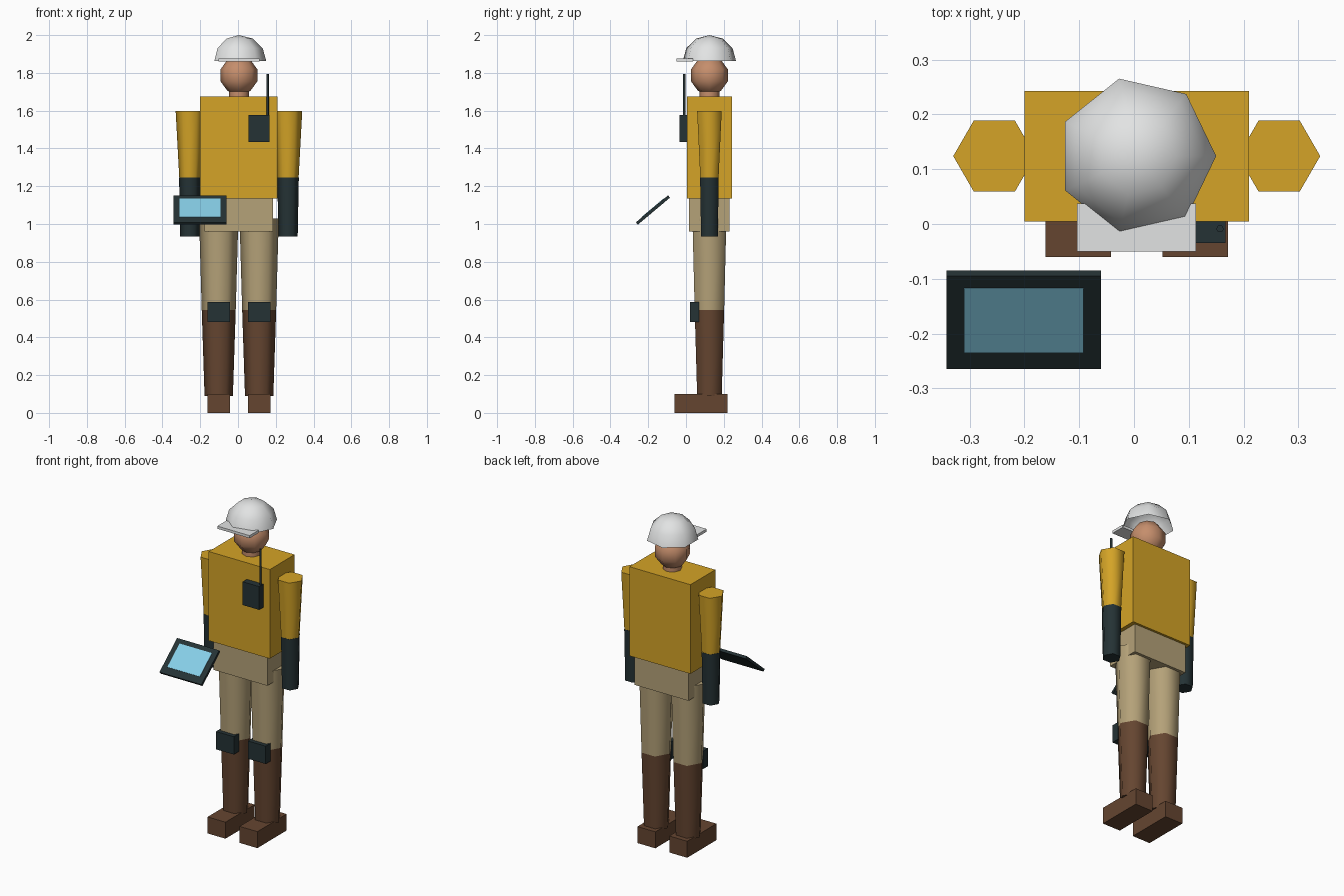
import bpy
import bmesh
import math
from mathutils import Matrix, Vector

cube = bpy.data.objects.get("Cube")
if cube:
    bpy.data.objects.remove(cube, do_unlink=True)

CX, CY = 0.005, 0.124  # body axis


def material(name, r, g, b):
    m = bpy.data.materials.new(name)
    m.use_nodes = True
    m.diffuse_color = (r, g, b, 1)
    m.node_tree.nodes["Principled BSDF"].inputs["Base Color"].default_value = (r, g, b, 1)
    m.node_tree.nodes["Principled BSDF"].inputs["Roughness"].default_value = 0.8
    return m


YELLOW = material("jacket yellow", 0.66, 0.37, 0.02)
KHAKI = material("trouser khaki", 0.46, 0.36, 0.19)
BROWN = material("boot brown", 0.13, 0.06, 0.03)
DARK = material("dark gear", 0.018, 0.032, 0.035)
SKIN = material("skin", 0.56, 0.27, 0.15)
WHITE = material("helmet white", 0.76, 0.77, 0.77)
BLUE = material("screen blue", 0.24, 0.62, 0.80)


def finish(name, bm, mat):
    bmesh.ops.recalc_face_normals(bm, faces=bm.faces)
    mesh = bpy.data.meshes.new(name)
    bm.to_mesh(mesh)
    bm.free()
    mesh.materials.append(mat)
    obj = bpy.data.objects.new(name, mesh)
    bpy.context.collection.objects.link(obj)
    return obj


def box(name, mat, x, y, z):
    """Box from (min, max) pairs on each axis."""
    bm = bmesh.new()
    bmesh.ops.create_cube(bm, size=1)
    size = Vector([b - a for a, b in (x, y, z)])
    mid = Vector([(a + b) / 2 for a, b in (x, y, z)])
    bmesh.ops.transform(bm, verts=bm.verts,
                        matrix=Matrix.Translation(mid) @ Matrix.Diagonal(size.to_4d()))
    return finish(name, bm, mat)


def lathe(name, mat, x, y, profile, sides, capped=True):
    """Smooth turned shape from (radius, height) rings; first vertex on +x."""
    bm = bmesh.new()
    rings = []
    for r, z in profile:
        rings.append([bm.verts.new((x + r * math.cos(math.tau * i / sides),
                                    y + r * math.sin(math.tau * i / sides), z))
                      for i in range(sides)])
    for low, high in zip(rings, rings[1:]):
        for i in range(sides):
            j = (i + 1) % sides
            bm.faces.new((low[i], low[j], high[j], high[i]))
    if capped:
        bm.faces.new(rings[0])
        bm.faces.new(rings[-1])
    bmesh.ops.remove_doubles(bm, verts=bm.verts, dist=0.0005)
    obj = finish(name, bm, mat)
    bpy.ops.object.select_all(action="DESELECT")
    obj.select_set(True)
    bpy.context.view_layer.objects.active = obj
    bpy.ops.object.shade_smooth_by_angle(angle=math.radians(65))
    return obj


def arc(radius, height, base, start, stop, steps):
    """Ring list along a meridian between two latitudes in degrees."""
    angles = [math.radians(start + (stop - start) * i / steps) for i in range(steps + 1)]
    return [(radius * math.cos(a), base + height * math.sin(a)) for a in angles]


# Trunk
box("jacket", YELLOW, (-0.20, 0.21), (0.005, 0.243), (1.135, 1.676))
box("hips", KHAKI, (-0.177, 0.186), (0.016, 0.229), (0.96, 1.137))

# Head, neck and helmet
lathe("neck", SKIN, CX, CY, [(0.053, 1.66), (0.053, 1.73)], 8)
head_rings = [(0.0005, 1.685)] + arc(0.1025, 0.1025, 1.787, -54, 54, 3) + [(0.0005, 1.89)]
lathe("head", SKIN, CX, CY, head_rings, 8)
lathe("helmet_shell", WHITE, CX, CY, arc(0.145, 0.138, 1.862, 0, 90, 3), 7, capped=False)
box("helmet_brim", WHITE, (-0.104, 0.113), (-0.05, 0.037), (1.861, 1.877))

# Limbs
for side, s in (("left", 1), ("right", -1)):
    arm = CX + s * 0.26
    lathe(side + "_sleeve", YELLOW, arm, CY, [(0.056, 1.247), (0.075, 1.597)], 6)
    lathe(side + "_glove", DARK, arm, CY, [(0.051, 0.935), (0.057, 1.247)], 6)
    leg = CX + s * 0.107
    lathe(side + "_thigh", KHAKI, leg, CY, [(0.09, 0.546), (0.104, 1.03)], 6)
    lathe(side + "_boot_shaft", BROWN, leg, CY, [(0.075, 0.09), (0.09, 0.546)], 6)
    width = (leg - 0.06, leg + 0.06)
    box(side + "_boot_foot", BROWN, width, (-0.06, 0.22), (0, 0.1))
    box(side + "_knee_pad", DARK, width, (0.02, 0.068), (0.48, 0.588))

# Chest radio
box("radio", DARK, (0.056, 0.167), (-0.035, 0.008), (1.435, 1.576))
lathe("radio_antenna", DARK, 0.157, -0.009, [(0.007, 1.57), (0.007, 1.793)], 6)

# Tilted tablet with a thin screen plate
tilt = Matrix.Translation((-0.201, -0.175, 1.074)) @ Matrix.Rotation(math.radians(40), 4, "X")
tablet = box("tablet", DARK, (-0.141, 0.141), (-0.111, 0.111), (-0.008, 0.008))
screen = box("tablet_screen", BLUE, (-0.109, 0.109), (-0.07, 0.083), (0.007, 0.0105))
for part in (tablet, screen):
    part.data.transform(tilt)
